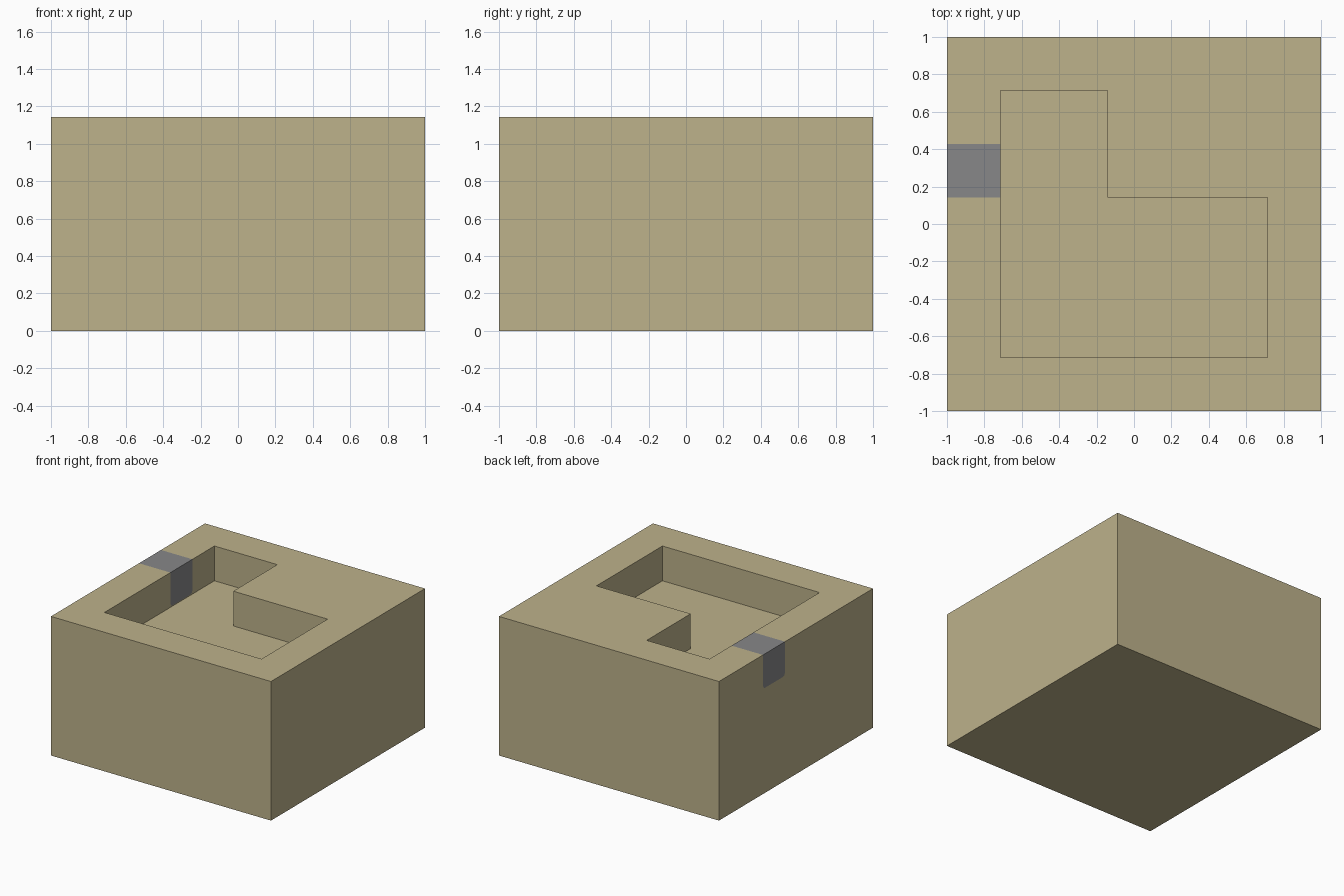
import bpy
import bmesh
from mathutils import Vector

cube = bpy.data.objects.get("Cube")
if cube:
    bpy.data.objects.remove(cube, do_unlink=True)

U = 1 / 7            # grid unit of the design
TOP = 8 * U          # height of the block
FLOOR = 6 * U        # height of the pit floor


def make_material(name, colour):
    mat = bpy.data.materials.new(name)
    mat.use_nodes = True
    mat.diffuse_color = colour
    mat.node_tree.nodes["Principled BSDF"].inputs["Base Color"].default_value = colour
    return mat


def prism(name, points, offset, mat):
    """Solid made by sweeping a flat outline along an offset."""
    bm = bmesh.new()
    face = bm.faces.new([bm.verts.new(p) for p in points])
    swept = bmesh.ops.extrude_face_region(bm, geom=[face], use_keep_orig=True)
    verts = [v for v in swept["geom"] if isinstance(v, bmesh.types.BMVert)]
    bmesh.ops.translate(bm, verts=verts, vec=Vector(offset))
    bmesh.ops.recalc_face_normals(bm, faces=bm.faces)
    mesh = bpy.data.meshes.new(name)
    bm.to_mesh(mesh)
    bm.free()
    mesh.materials.append(mat)
    obj = bpy.data.objects.new(name, mesh)
    bpy.context.collection.objects.link(obj)
    return obj


def cut(target, cutter):
    """Subtract the cutter for good, then discard it."""
    cutter.hide_render = True
    mod = target.modifiers.new("cut", 'BOOLEAN')
    mod.operation = 'DIFFERENCE'
    mod.solver = 'EXACT'
    mod.object = cutter
    bpy.context.view_layer.objects.active = target
    bpy.ops.object.modifier_apply(modifier=mod.name)
    bpy.data.objects.remove(cutter, do_unlink=True)


def slot_outline(x, top):
    """Slot section with slightly rounded lower corners."""
    low, r, y0, y1 = FLOOR + 0.006, 0.025, U, 3 * U
    section = [(y0, top), (y0, low + r), (y0 + r * 0.3, low + r * 0.3), (y0 + r, low),
               (y1 - r, low), (y1 - r * 0.3, low + r * 0.3), (y1, low + r), (y1, top)]
    return [(x, y, z) for y, z in section]


sand = make_material("sandstone", (0.51, 0.445, 0.258, 1))
grey = make_material("grey stone", (0.245, 0.245, 0.25, 1))

# Solid block
block = prism("block", [(-1, -1, 0), (1, -1, 0), (1, 1, 0), (-1, 1, 0)], (0, 0, TOP), sand)

# L-shaped pit
pit = [(-5, -5), (5, -5), (5, 1), (-1, 1), (-1, 5), (-5, 5)]
cut(block, prism("pit_cutter", [(x * U, y * U, FLOOR) for x, y in pit], (0, 0, 1), sand))

# Slot through the side wall, filled flush with grey stone
cut(block, prism("slot_cutter", slot_outline(-1.2, TOP + 0.2), (0.6, 0, 0), sand))
prism("wall_insert", slot_outline(-1, TOP), (2 * U, 0, 0), grey)
